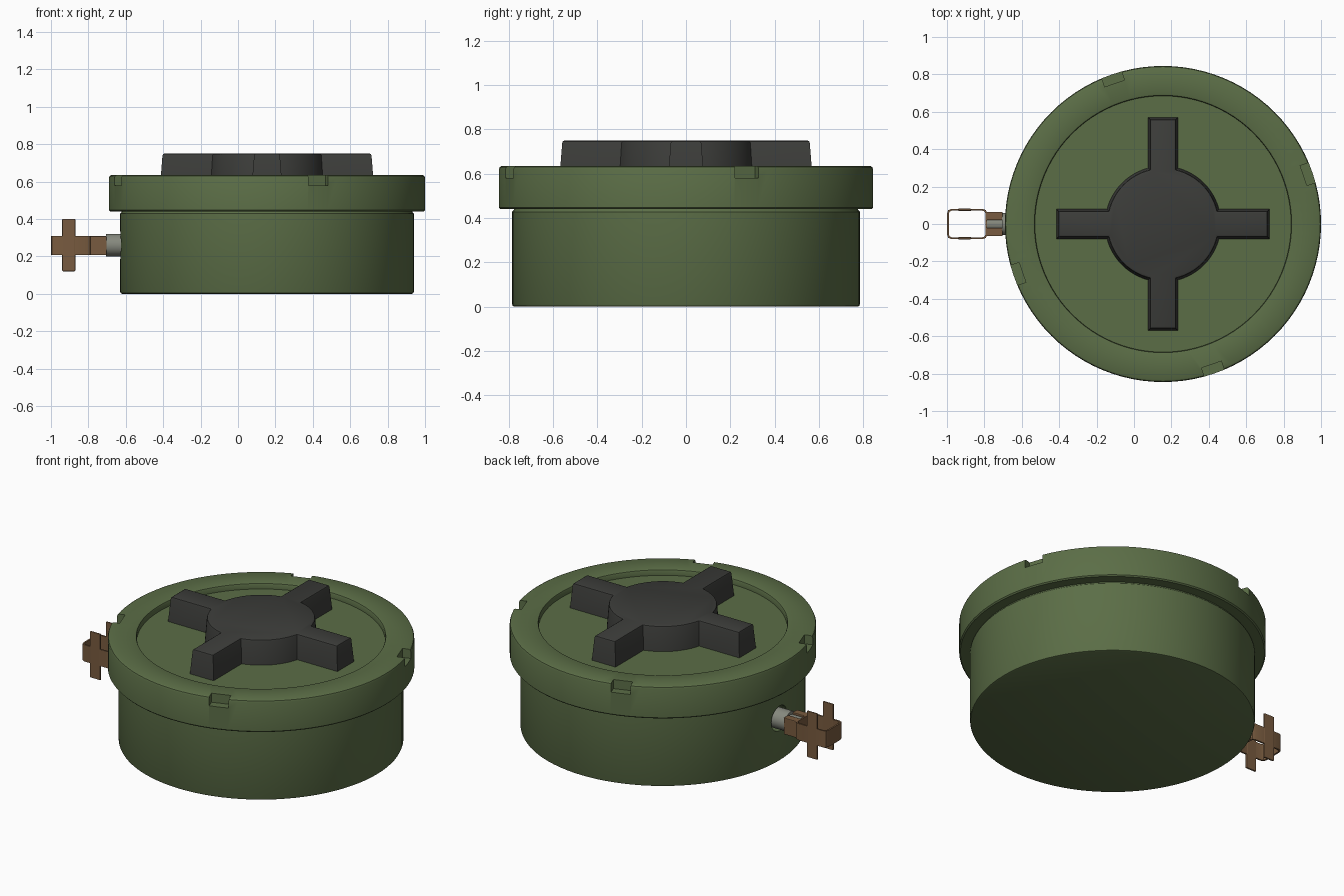
import bpy, bmesh
from math import sin, cos, pi, radians, asin, sqrt
from mathutils import Matrix, Vector

if "Cube" in bpy.data.objects:
    bpy.data.objects.remove(bpy.data.objects["Cube"])

CX = 0.155   # axis of the round casing
FZ = 0.26    # height of the fuse axis


def material(name, rgb):
    m = bpy.data.materials.new(name)
    m.diffuse_color = (*rgb, 1)
    m.use_nodes = True
    m.node_tree.nodes["Principled BSDF"].inputs["Base Color"].default_value = m.diffuse_color
    return m


GREEN = material("olive_green", (0.105, 0.155, 0.062))
DARK = material("dark_rubber", (0.045, 0.046, 0.042))
BROWN = material("brown_metal", (0.19, 0.105, 0.05))
STEEL = material("dull_steel", (0.24, 0.25, 0.21))


def finish(bm, name, mat=None):
    bmesh.ops.remove_doubles(bm, verts=bm.verts, dist=1e-5)
    bmesh.ops.recalc_face_normals(bm, faces=bm.faces)
    me = bpy.data.meshes.new(name)
    bm.to_mesh(me)
    bm.free()
    ob = bpy.data.objects.new(name, me)
    bpy.context.collection.objects.link(ob)
    if mat:
        me.materials.append(mat)
    return ob


def activate(ob):
    bpy.ops.object.select_all(action='DESELECT')
    ob.select_set(True)
    bpy.context.view_layer.objects.active = ob


def smooth(ob):
    activate(ob)
    bpy.ops.object.shade_smooth_by_angle(angle=radians(30))


def apply_mod(ob, kind, **props):
    m = ob.modifiers.new(kind.title(), kind)
    for k, v in props.items():
        setattr(m, k, v)
    activate(ob)
    bpy.ops.object.modifier_apply(modifier=m.name)


def loft(rings, name, mat=None):
    bm = bmesh.new()
    vs = [[bm.verts.new(p) for p in r] for r in rings]
    n = len(rings[0])
    for a, b in zip(vs, vs[1:]):
        for i in range(n):
            j = (i + 1) % n
            bm.faces.new((a[i], a[j], b[j], b[i]))
    bm.faces.new(vs[0][::-1])
    bm.faces.new(vs[-1])
    return finish(bm, name, mat)


def turned(profile, name, mat=None, seg=96):
    return loft([[(CX + r * cos(2 * pi * i / seg), r * sin(2 * pi * i / seg), z)
                  for i in range(seg)] for r, z in profile], name, mat)


def rod(x0, x1, r, name, mat=None, seg=32):
    return loft([[(x, r * cos(2 * pi * i / seg), FZ + r * sin(2 * pi * i / seg))
                  for i in range(seg)] for x in (x0, x1)], name, mat)


def box(center, size, name, mat=None, bevel=0.0, turn=None):
    bm = bmesh.new()
    bmesh.ops.create_cube(bm, size=1, matrix=Matrix.Translation(center) @ Matrix.Diagonal((*size, 1)))
    if turn:
        bmesh.ops.rotate(bm, verts=bm.verts, cent=(CX, 0, 0), matrix=Matrix.Rotation(turn, 3, 'Z'))
    ob = finish(bm, name, mat)
    if bevel:
        apply_mod(ob, 'BEVEL', width=bevel, segments=2)
    return ob


def cut(ob, cutter):
    cutter.hide_render = True
    apply_mod(ob, 'BOOLEAN', operation='DIFFERENCE', solver='EXACT', object=cutter)
    bpy.data.objects.remove(cutter)


# Lower casing with the fuse socket
casing = turned([(0.775, 0), (0.782, 0.003), (0.785, 0.01), (0.785, 0.428),
                 (0.778, 0.436), (0.775, 0.45)], "casing", GREEN)
cut(casing, rod(-0.75, -0.52, 0.075, "socket_cutter"))
smooth(casing)

# Lid with a recessed centre and four edge notches
lid = turned([(0.77, 0.44), (0.838, 0.44), (0.845, 0.447), (0.845, 0.62), (0.841, 0.63),
              (0.832, 0.635), (0.695, 0.635), (0.688, 0.632), (0.685, 0.625),
              (0.685, 0.60)], "lid", GREEN)
for k in range(4):
    cut(lid, box((CX + 0.85, 0, 0.63), (0.11, 0.112, 0.10), "notch_cutter",
                 turn=radians(19 + 90 * k)))
smooth(lid)


# Pressure cross: round hub with four tapered arms
def cross_ring(d, z):
    r, w, length = 0.31 - d, 0.08 - d, 0.57 - d
    a0, pts = asin(w / r), []
    for k in range(4):
        rot = Matrix.Rotation(k * pi / 2, 3, 'Z')
        quarter = [(sqrt(r * r - w * w), -w), (length, -w), (length, w)]
        quarter += [(r * cos(a), r * sin(a)) for a in
                    (a0 + (pi / 2 - 2 * a0) * i / 12 for i in range(12))]
        pts += [rot @ Vector((x, y, z)) + Vector((CX, 0, 0)) for x, y in quarter]
    return pts


cross = loft([cross_ring(0, 0.598), cross_ring(0.011, 0.738), cross_ring(0.014, 0.746),
              cross_ring(0.022, 0.75)], "pressure_cross", DARK)
smooth(cross)

# Fuse body and its pin
smooth(rod(-0.705, -0.53, 0.06, "fuse_body", STEEL))
smooth(rod(-0.79, -0.70, 0.042, "fuse_pin", STEEL))

# Pull ring: thin strap bent into a rounded rectangle
half = [(-0.79, 0.058), (-0.795, 0.07), (-0.81, 0.076), (-0.975, 0.076),
        (-0.99, 0.070), (-0.995, 0.055)]
path = half + [(x, -y) for x, y in reversed(half)]
bm = bmesh.new()
lo = [bm.verts.new((x, y, 0.207)) for x, y in path]
hi = [bm.verts.new((x, y, 0.308)) for x, y in path]
for i in range(len(path)):
    j = (i + 1) % len(path)
    bm.faces.new((lo[i], lo[j], hi[j], hi[i]))
ring = finish(bm, "pull_ring", BROWN)
apply_mod(ring, 'SOLIDIFY', thickness=0.01, offset=0)
smooth(ring)

# Clip jaws and side tabs, one per side
for s, side in ((-1, "front"), (1, "back")):
    box((-0.747, s * 0.043, 0.2575), (0.09, 0.044, 0.101), side + "_clip_jaw", BROWN, 0.004)
    box((-0.905, s * 0.076, 0.26), (0.07, 0.012, 0.28), side + "_ring_tab", BROWN, 0.004)
